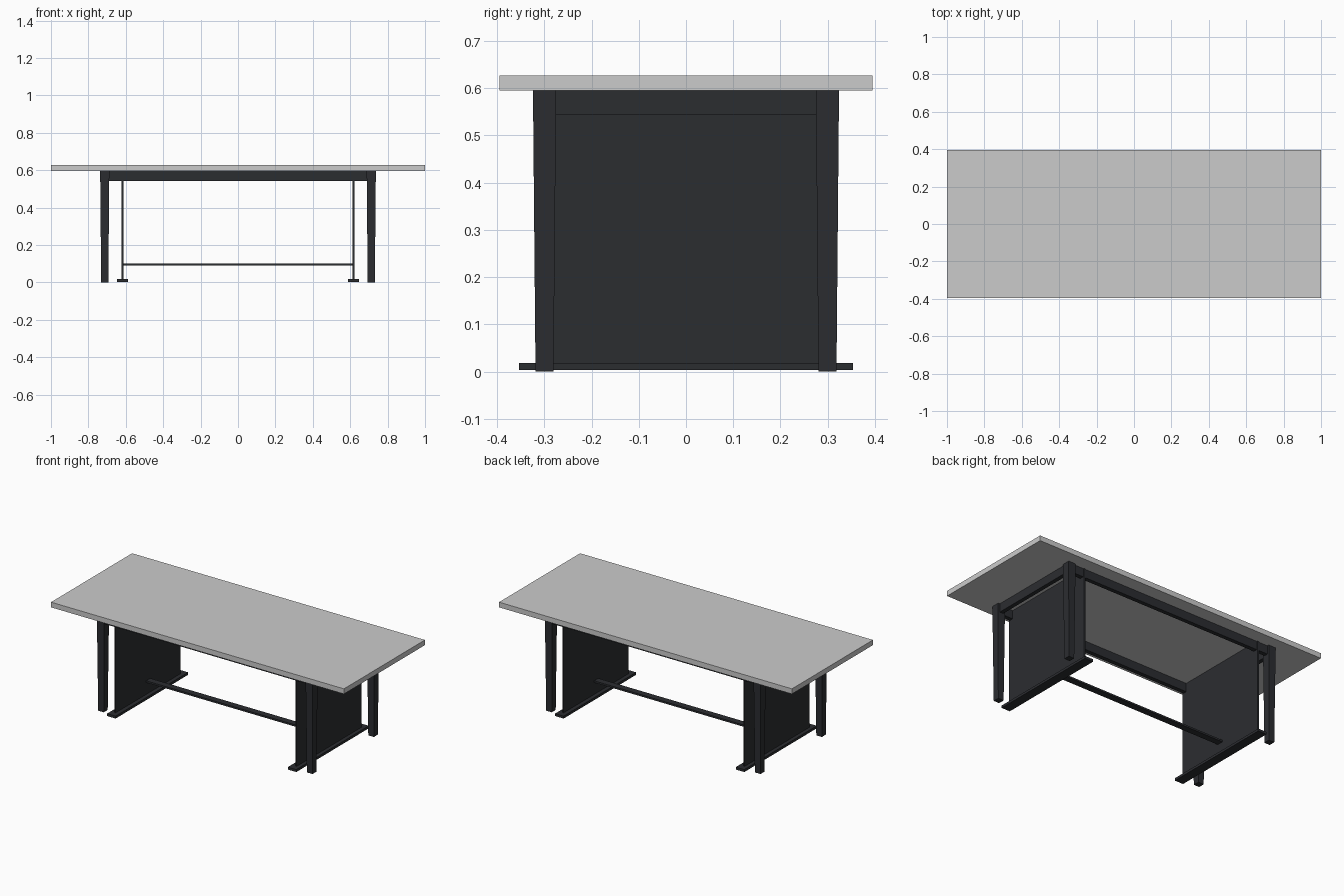
import bpy, bmesh

if "Cube" in bpy.data.objects:
    bpy.data.objects.remove(bpy.data.objects["Cube"])

dark = bpy.data.materials.new("dark_finish")
dark.diffuse_color = (0.024, 0.026, 0.030, 1)
dark.use_nodes = True
dark.node_tree.nodes["Principled BSDF"].inputs["Base Color"].default_value = dark.diffuse_color


def box(name, x, y, z, mat=dark, bottom_scale=1.0):
    """Box from (min, max) ranges; bottom_scale tapers the lower end."""
    cx, cy = sum(x) / 2, sum(y) / 2
    bm = bmesh.new()
    bmesh.ops.create_cube(bm, size=1)
    for v in bm.verts:
        s = bottom_scale if v.co.z < 0 else 1.0
        v.co.x *= (x[1] - x[0]) * s
        v.co.y *= (y[1] - y[0]) * s
        v.co.z = (v.co.z + 0.5) * (z[1] - z[0])
    mesh = bpy.data.meshes.new(name)
    bm.to_mesh(mesh)
    bm.free()
    ob = bpy.data.objects.new(name, mesh)
    ob.location = (cx, cy, z[0])
    if mat:
        mesh.materials.append(mat)
    bpy.context.collection.objects.link(ob)
    return ob


def side(sign, a, b):
    return (a, b) if sign > 0 else (-b, -a)


TOP = 0.595

# Table top
box("table_top", (-1, 1), (-0.395, 0.395), (TOP, 0.627), None)

for sx, xn in ((-1, "left"), (1, "right")):
    # Tapered corner legs
    for sy, yn in ((-1, "front"), (1, "back")):
        box(f"{yn}_{xn}_leg", side(sx, 0.688, 0.737), side(sy, 0.275, 0.324),
            (0, TOP), bottom_scale=0.78)
    # End apron, upright panel and its foot
    box(f"{xn}_end_apron", side(sx, 0.70, 0.725), (-0.278, 0.278), (0.543, TOP))
    box(f"{xn}_panel", side(sx, 0.613, 0.623), (-0.317, 0.317), (0.016, TOP))
    box(f"{xn}_foot", side(sx, 0.588, 0.646), (-0.354, 0.354), (0.003, 0.018))

# Long aprons
for sy, yn in ((-1, "front"), (1, "back")):
    box(f"{yn}_apron", (-0.692, 0.692), side(sy, 0.287, 0.312), (0.543, TOP))

# Low stretcher between the panels
box("stretcher", (-0.614, 0.614), (-0.02, 0.02), (0.091, 0.102))
